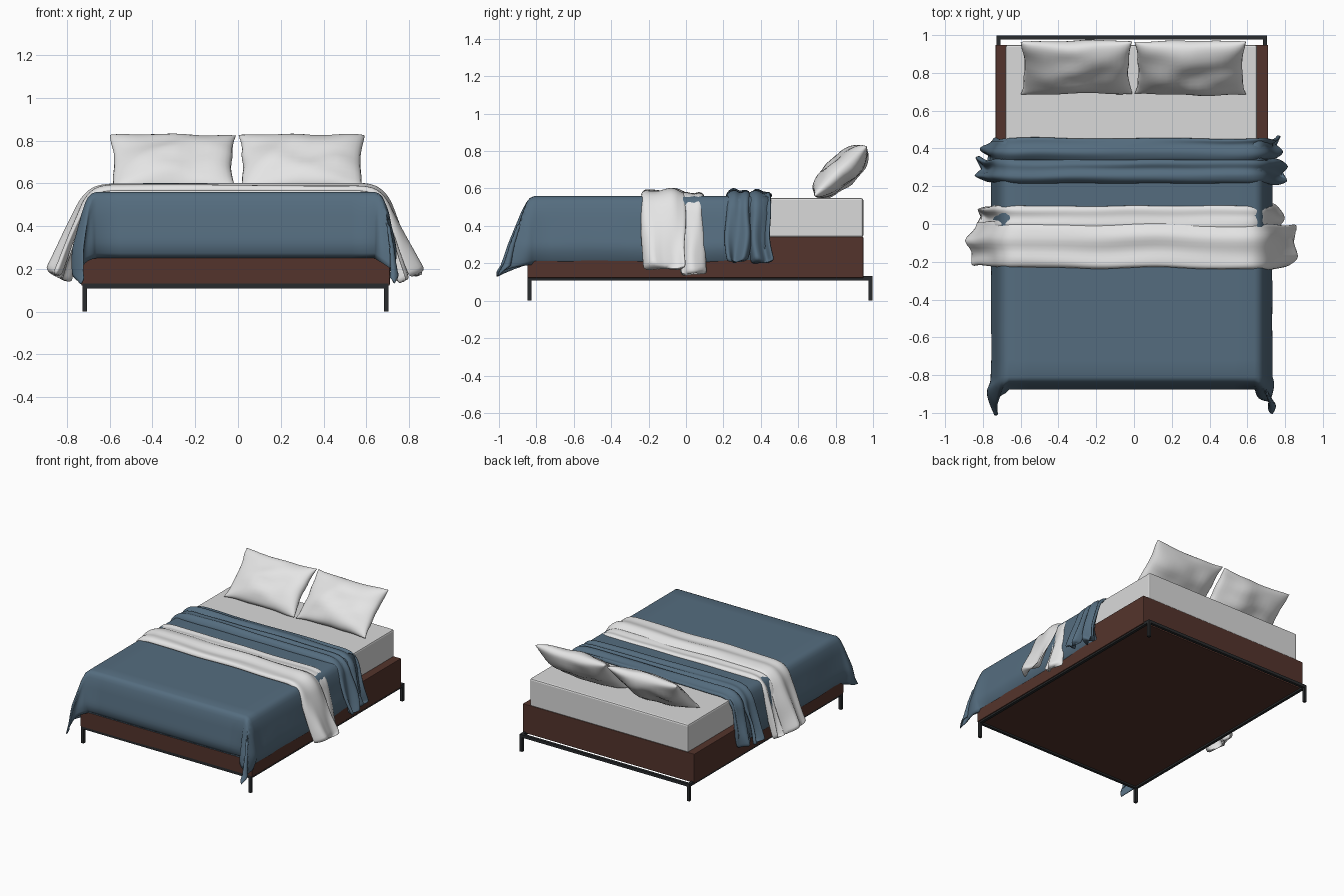
import bpy, math
from math import sin, cos, pi, hypot, atan2
from mathutils import Vector, Matrix, noise

if "Cube" in bpy.data.objects:
    bpy.data.objects.remove(bpy.data.objects["Cube"])

CX = -0.012  # the bed sits slightly left of the centre line


def material(name, rgb):
    m = bpy.data.materials.new(name)
    m.diffuse_color = (*rgb, 1)
    m.use_nodes = True
    m.node_tree.nodes["Principled BSDF"].inputs["Base Color"].default_value = m.diffuse_color
    return m


METAL = material("dark metal", (0.022, 0.024, 0.026))
WOOD = material("brown wood", (0.088, 0.034, 0.025))
SHEET = material("light grey sheet", (0.70, 0.70, 0.70))
WHITE = material("white linen", (0.78, 0.78, 0.78))
BLUE = material("slate blue cloth", (0.090, 0.152, 0.212))


def add_mesh(name, verts, faces, mat, smooth=True):
    me = bpy.data.meshes.new(name)
    me.from_pydata(verts, [], faces)
    me.materials.append(mat)
    me.polygons.foreach_set("use_smooth", [smooth] * len(me.polygons))
    ob = bpy.data.objects.new(name, me)
    bpy.context.collection.objects.link(ob)
    return ob


def box(name, x, y, z, mat, bevel=0.0):
    v = [(a, b, c) for a in x for b in y for c in z]
    f = [(0, 1, 3, 2), (4, 6, 7, 5), (0, 4, 5, 1), (2, 3, 7, 6), (0, 2, 6, 4), (1, 5, 7, 3)]
    ob = add_mesh(name, v, f, mat, False)
    if bevel:
        b = ob.modifiers.new("bevel", 'BEVEL')
        b.width, b.segments = bevel, 2
    return ob


def interp(pts, t):
    """Piecewise linear lookup: pts = [(key, a, b), ...]."""
    for p, q in zip(pts, pts[1:]):
        if t <= q[0]:
            k = (t - p[0]) / (q[0] - p[0])
            return [p[i] + (q[i] - p[i]) * k for i in range(1, len(p))]
    return list(pts[-1][1:])


def wobble(x, y, z, scale):
    return noise.noise(Vector((x, y, z)) * scale)


# Metal frame: four rails and four legs
T = 0.021
X0, X1, Y0, Y1 = -0.728, 0.703, -0.848, 0.998
for n, y in (("front", Y0), ("back", Y1 - T)):
    box(n + "_rail", (X0, X1), (y, y + T), (0.109, 0.131), METAL)
    for s, x in (("left", X0), ("right", X1 - T)):
        box(f"{n}_{s}_leg", (x, x + T), (y, y + T), (0, 0.12), METAL)
for s, x in (("left", X0), ("right", X1 - T)):
    box(s + "_rail", (x, x + T), (Y0, Y1), (0.109, 0.131), METAL)

# Wooden base and mattress
box("bed_base", (-0.733, 0.71), (-0.848, 0.948), (0.122, 0.342), WOOD, 0.004)
box("mattress", (-0.68, 0.652), (-0.825, 0.948), (0.338, 0.549), SHEET, 0.012)

# Main blanket: flat top, draped sides and front, flared corner flaps
SIDE, FRONT = 0.41, 0.35
DROP = [(0, 0, 0), (0.03, 0.024, 0.008), (0.06, 0.043, 0.028), (0.12, 0.062, 0.085),
        (0.30, 0.095, 0.262), (0.41, 0.10, 0.368), (0.54, 0.10, 0.43)]


def steps(over0, lo, hi, over1, n, flat):
    a = [lo - over0 * (1 - i / n) for i in range(n)] if over0 else []
    m = [lo + (hi - lo) * i / flat for i in range(flat + 1)]
    b = [hi + over1 * (i + 1) / n for i in range(n)] if over1 else []
    return a + m + b


def drape(s, t):
    a, b = max(0, abs(s) - 0.65), max(0, -0.81 - t)
    sgn = 1 if s > 0 else -1
    x, y, z = max(-0.65, min(0.65, s)), max(-0.81, t), 0.56
    r = hypot(a, b)
    if r > 0:
        phi = atan2(b, a)
        out, down = interp(DROP, r)
        c = sin(2 * phi)
        e = max(a / SIDE, b / FRONT)
        out -= 0.04 * max(0, (e - 0.72) / 0.28) ** 2 * (1 - c)
        fl = c * r / 0.54
        ripple = 0.03 * fl * sin(7 * phi + sgn)
        x += sgn * (out * cos(phi) + 0.025 * fl + ripple)
        y -= out * sin(phi) * 0.75 + 0.135 * fl - ripple
        z -= down
        x += sgn * 0.008 * wobble(s, t, 0, 5) * e
    return (x + CX, y, z)


S = steps(SIDE, -0.65, 0.65, SIDE, 16, 12)
Tt = steps(FRONT, -0.81, 0.44, 0, 14, 14)
w = len(S)
verts = [drape(s, t) for t in Tt for s in S]
faces = [(j * w + i, j * w + i + 1, (j + 1) * w + i + 1, (j + 1) * w + i)
         for j in range(len(Tt) - 1) for i in range(w - 1)]
blanket = add_mesh("blanket", verts, faces, BLUE)
sol = blanket.modifiers.new("thickness", 'SOLIDIFY')
sol.thickness, sol.offset = 0.008, -1


# Folded cloth strip: flat tube laid across the bed and hanging down both sides
def fold(name, y0, y1, h, end_x, end_z, mat, seed, lift=0.0, flare=0.0):
    top = 0.558 + lift
    half = [(0, 0, top), (0.60, 0.60, top), (0.66, 0.655, top - 0.012),
            (0.70, 0.69, top - 0.05), (1.10, end_x, end_z)]
    n, m = 64, 18
    verts, faces = [], []
    for i in range(n + 1):
        u = -1.10 + 2.2 * i / n
        sg = 1 if u >= 0 else -1
        x, z = interp(half, abs(u))
        xa, za = interp(half, max(0, abs(u) - 0.03))
        xb, zb = interp(half, abs(u) + 0.03)
        d = hypot(xb - xa, zb - za) or 1
        nx, nz = -(zb - za) / d, (xb - xa) / d
        hang = max(0, (abs(u) - 0.62) / 0.48)
        for j in range(m):
            a = 2 * pi * j / m
            v = cos(a)
            y = (y0 + y1) / 2 + (y1 - y0) / 2 * v
            y += 0.012 * wobble(u, seed, 0, 3) + flare * hang * v
            y += 0.03 * hang * wobble(u, v * 0.3, seed, 4)
            k = abs(sin(a)) ** 0.5 * (1 if sin(a) > 0 else 0)
            o = h * k * (0.8 + 0.22 * cos(5 * v + seed) + 0.5 * wobble(u * 0.6, v, seed, 2.5))
            o += hang * (0.03 * sin(4.5 * v + seed * 2 + sg) + 0.02 * wobble(u, v, seed, 3))
            drop = -0.03 * hang * wobble(v, seed, sg, 2)
            verts.append((sg * (x + nx * o) + CX, y, z + nz * o + drop))
    for i in range(n):
        for j in range(m):
            k = (j + 1) % m
            faces.append((i * m + j, i * m + k, (i + 1) * m + k, (i + 1) * m + j))
    faces += [tuple(range(m))[::-1], tuple(n * m + j for j in range(m))]
    ob = add_mesh(name, verts, faces, mat)
    ob.data.flip_normals()
    ob.modifiers.new("soften", 'SUBSURF').levels = 1
    return ob


fold("blanket_fold_back", 0.33, 0.455, 0.034, 0.755, 0.20, BLUE, 1.0)
fold("blanket_fold_front", 0.215, 0.345, 0.04, 0.785, 0.20, BLUE, 2.3)
fold("throw_back_layer", -0.03, 0.098, 0.024, 0.785, 0.14, WHITE, 3.1)
fold("throw_front_layer", -0.235, 0.005, 0.04, 0.845, 0.165, WHITE, 4.2, 0.006)


# Pillows: puffed rectangles with pulled-out corners, leaning back
def pillow(name, cx, seed):
    n, W, L = 20, 0.295, 0.192
    tilt = Matrix.Translation((cx, 0.832, 0.686)) @ Matrix.Rotation(math.radians(44), 4, 'X')
    verts, index, faces = [], {}, []
    for side in (1, -1):
        for j in range(n + 1):
            for i in range(n + 1):
                rim = i in (0, n) or j in (0, n)
                key = (i, j, 0 if rim else side)
                if key in index:
                    continue
                u, v = sin(pi / 2 * (2 * i / n - 1)), sin(pi / 2 * (2 * j / n - 1))
                puff = ((1 - u * u) * (1 - v * v)) ** 0.42
                x = W * u * (1 - 0.07 * (1 - v * v)) + 0.008 * wobble(u, v, seed, 2)
                y = L * v * (1 - 0.07 * (1 - u * u)) + 0.006 * wobble(v, u, seed, 2)
                z = side * 0.078 * puff * (1 + 0.25 * wobble(u, v, seed + side, 1.8))
                z += 0.012 * wobble(u, v, seed + 5, 1.5) + 0.006
                index[key] = len(verts)
                verts.append(tilt @ Vector((x, y, z)))
        for j in range(n):
            for i in range(n):
                q = [(i, j), (i + 1, j), (i + 1, j + 1), (i, j + 1)]
                ids = [index[(a, b, 0 if a in (0, n) or b in (0, n) else side)] for a, b in q]
                faces.append(ids[::side])
    add_mesh(name, verts, faces, WHITE)


pillow("left_pillow", -0.305, 1.0)
pillow("right_pillow", 0.298, 7.0)
